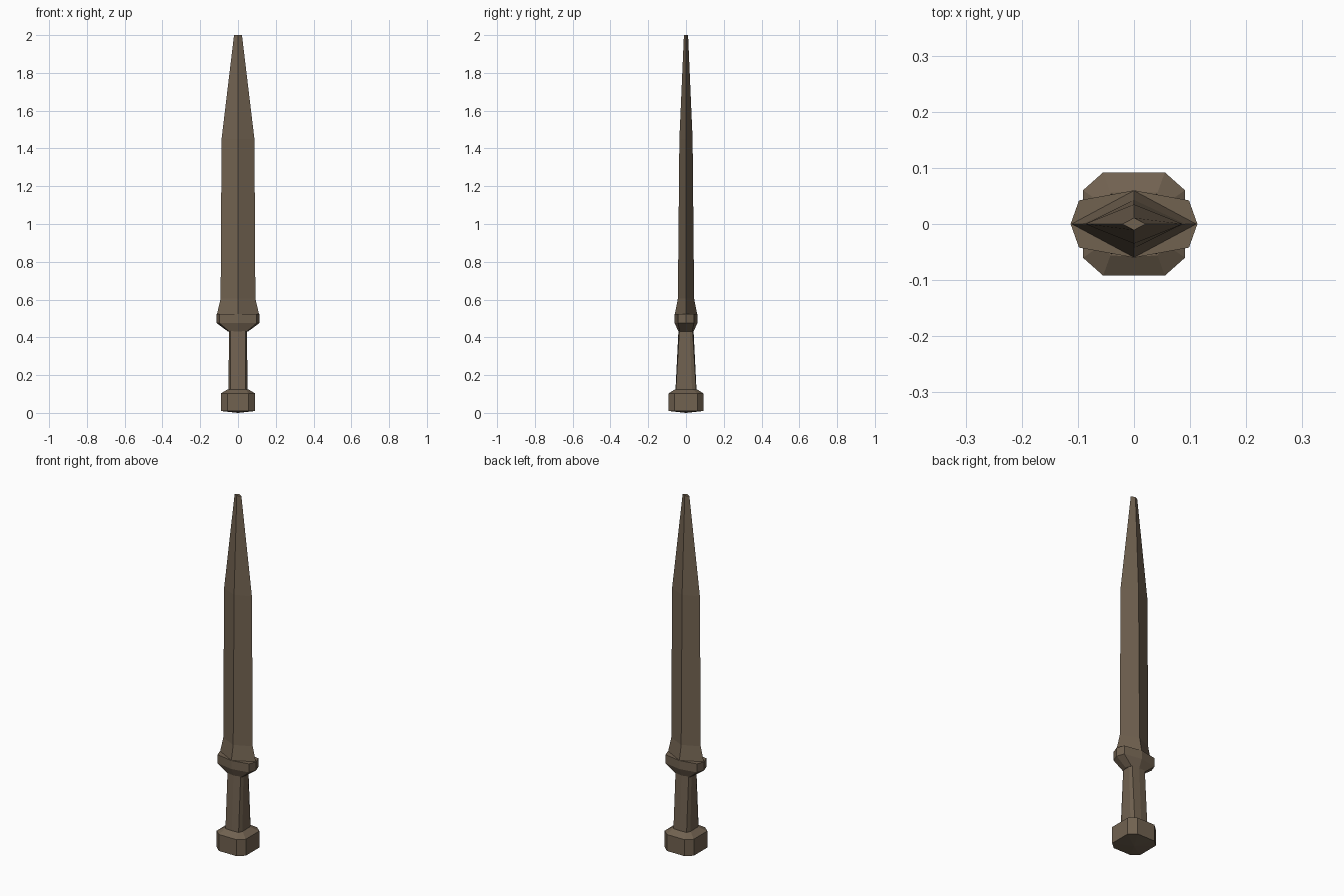
import bpy

if "Cube" in bpy.data.objects:
    bpy.data.objects.remove(bpy.data.objects["Cube"])

bronze = bpy.data.materials.new("weathered bronze")
bronze.diffuse_color = (0.165, 0.122, 0.081, 1)
bronze.use_nodes = True
bronze.node_tree.nodes["Principled BSDF"].inputs["Base Color"].default_value = bronze.diffuse_color


def mirror_ring(z, quarter):
    """Full ring from the +x/+y quarter outline, listed from +x side to +y ridge."""
    q = quarter
    half = q + [(-x, y) for x, y in reversed(q)]
    full = half + [(-x, -y) for x, y in half]
    ring = []
    for x, y in full:
        p = (x + 0.0, y + 0.0, z)
        if p not in ring:
            ring.append(p)
    return ring


def loft(name, sections, bottom_tip=None):
    rings = [mirror_ring(z, q) for z, q in sections]
    n = len(rings[0])
    verts = [p for r in rings for p in r]
    faces = []
    for k in range(len(rings) - 1):
        for i in range(n):
            j = (i + 1) % n
            faces.append((k * n + i, k * n + j, (k + 1) * n + j, (k + 1) * n + i))
    if bottom_tip is None:
        faces.append(tuple(reversed(range(n))))
    else:
        verts.append((0, 0, bottom_tip))
        faces += [((i + 1) % n, i, len(verts) - 1) for i in range(n)]
    faces.append(tuple(range((len(rings) - 1) * n, len(rings) * n)))
    mesh = bpy.data.meshes.new(name)
    mesh.from_pydata(verts, [], faces)
    mesh.update()
    mesh.materials.append(bronze)
    obj = bpy.data.objects.new(name, mesh)
    bpy.context.collection.objects.link(obj)
    return obj


# pommel: chamfered block with sloped shoulders
block = [(0.091, 0.06), (0.055, 0.092), (0, 0.092)]
loft("pommel", [
    (0.01, block),
    (0.103, block),
    (0.125, [(0.054, 0.035), (0.042, 0.056), (0, 0.058)]),
], bottom_tip=0.0)

# grip: chamfered bar narrowing in depth toward the guard
loft("grip", [
    (0.115, [(0.05, 0.032), (0.041, 0.054), (0, 0.056)]),
    (0.435, [(0.048, 0.02), (0.041, 0.035), (0, 0.04)]),
])

# guard: flared hexagonal collar
collar = [(0.113, 0), (0.098, 0.042), (0, 0.06)]
loft("guard", [
    (0.43, [(0.052, 0), (0.045, 0.033), (0, 0.04)]),
    (0.475, collar),
    (0.523, collar),
])

# blade: diamond section with a flared root and a blunt tip
blade_profile = [(0.52, 0.112, 0.06), (0.605, 0.092, 0.043),
                 (1.45, 0.087, 0.035), (2.0, 0.021, 0.011)]
loft("blade", [(z, [(w, 0), (0, d)]) for z, w, d in blade_profile])
